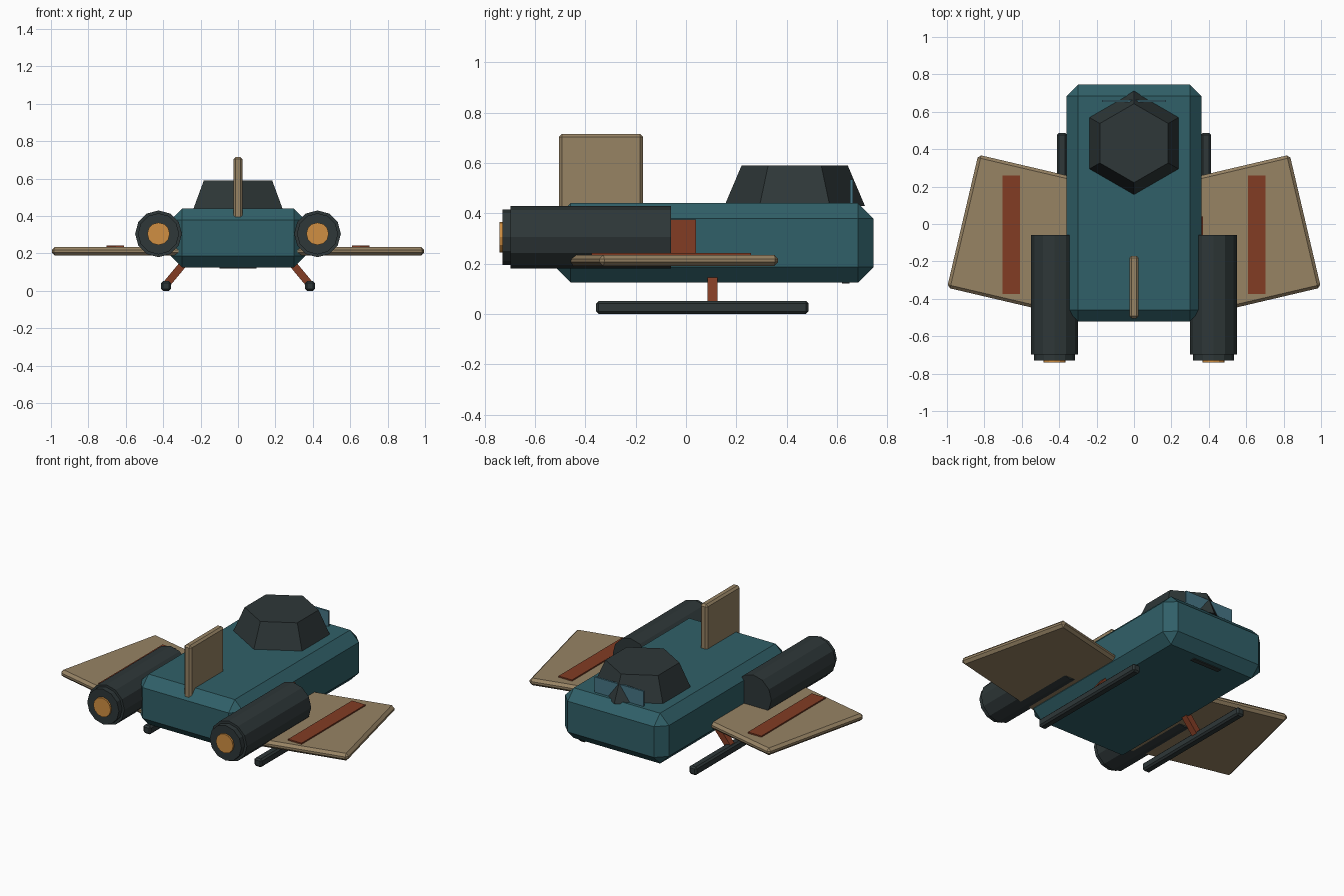
import bpy, math
from mathutils import Vector

if "Cube" in bpy.data.objects:
    bpy.data.objects.remove(bpy.data.objects["Cube"])


def material(name, r, g, b):
    m = bpy.data.materials.new(name)
    lin = [((c / 255 + 0.055) / 1.055) ** 2.4 for c in (r, g, b)]
    m.diffuse_color = (*lin, 1)
    m.use_nodes = True
    m.node_tree.nodes["Principled BSDF"].inputs["Base Color"].default_value = m.diffuse_color
    return m


TEAL = material("teal", 48, 96, 104)
DARK = material("charcoal", 46, 55, 56)
TAN = material("tan", 151, 131, 100)
RUST = material("rust", 130, 60, 36)
ORANGE = material("amber", 208, 143, 66)
GLASS = material("blue_glass", 70, 118, 134)


def finish(ob, name, mat, bevel=0):
    ob.name = name
    ob.data.materials.append(mat)
    if bevel:
        mod = ob.modifiers.new("bevel", 'BEVEL')
        mod.width = bevel
        mod.segments = 1
        mod.limit_method = 'ANGLE'
    return ob


def box(name, mat, lo, hi, bevel=0, rot=(0, 0, 0)):
    """Box between two corners, turned about its centre."""
    lo, hi = Vector(lo), Vector(hi)
    bpy.ops.mesh.primitive_cube_add(size=1, location=(lo + hi) / 2, rotation=rot)
    ob = bpy.context.object
    ob.scale = hi - lo
    bpy.ops.object.transform_apply(location=False, rotation=False, scale=True)
    return finish(ob, name, mat, bevel)


def tube(name, mat, x, z, r, y0, y1):
    """Twelve-sided cylinder along y."""
    bpy.ops.mesh.primitive_cylinder_add(vertices=12, radius=r, depth=y1 - y0,
                                        location=(x, (y0 + y1) / 2, z),
                                        rotation=(math.pi / 2, 0, 0))
    return finish(bpy.context.object, name, mat)


# hull
box("hull", TEAL, (-0.36, -0.52, 0.125), (0.36, 0.745, 0.44), 0.061)

# hexagonal canopy and windscreen
bpy.ops.mesh.primitive_cone_add(vertices=6, radius1=0.279, radius2=0.211, depth=0.16,
                                location=(0, 0.432, 0.51))
finish(bpy.context.object, "canopy", DARK)
box("windscreen", GLASS, (-0.17, 0.652, 0.435), (0.17, 0.664, 0.535))

# chin plate under the nose
box("chin_plate", DARK, (-0.1, 0.62, 0.12), (0.1, 0.65, 0.128))

# tail fin
box("tail_fin", TAN, (-0.025, -0.505, 0.38), (0.025, -0.17, 0.716), 0.012)

# pylon in front of the right engine
box("engine_pylon", RUST, (0.29, -0.2, 0.2), (0.37, 0.04, 0.375))

for s, side in ((-1, "left"), (1, "right")):
    # engine
    x, z = s * 0.425, 0.305
    tube(side + "_engine", DARK, x, z, 0.125, -0.697, -0.06)
    tube(side + "_engine_collar", DARK, x, z, 0.11, -0.73, -0.69)
    tube(side + "_engine_glow", ORANGE, x, z, 0.06, -0.741, -0.72)

    # wing: a slab turned forward
    a = math.radians(13.2)
    cx, cy = 0.916 - 0.37 * math.cos(a), 0.015 - 0.37 * math.sin(a)
    box(side + "_wing", TAN, (s * cx - 0.37, cy - 0.365, 0.19),
        (s * cx + 0.37, cy + 0.365, 0.235), 0.016, (0, 0, s * a))
    box(side + "_wing_stripe", RUST, (s * 0.657 - 0.047, -0.375, 0.225),
        (s * 0.657 + 0.047, 0.258, 0.243))

    # landing skid and its slanted strut
    box(side + "_skid", DARK, (s * 0.385 - 0.026, -0.357, 0),
        (s * 0.385 + 0.026, 0.487, 0.052), 0.01)
    top, foot = Vector((s * 0.275, 0.105, 0.165)), Vector((s * 0.383, 0.105, 0.035))
    mid, d = (top + foot) / 2, top - foot
    half = Vector((0.02, 0.02, d.length / 2))
    box(side + "_strut", RUST, mid - half, mid + half, 0, (0, math.atan2(d.x, d.z), 0))
